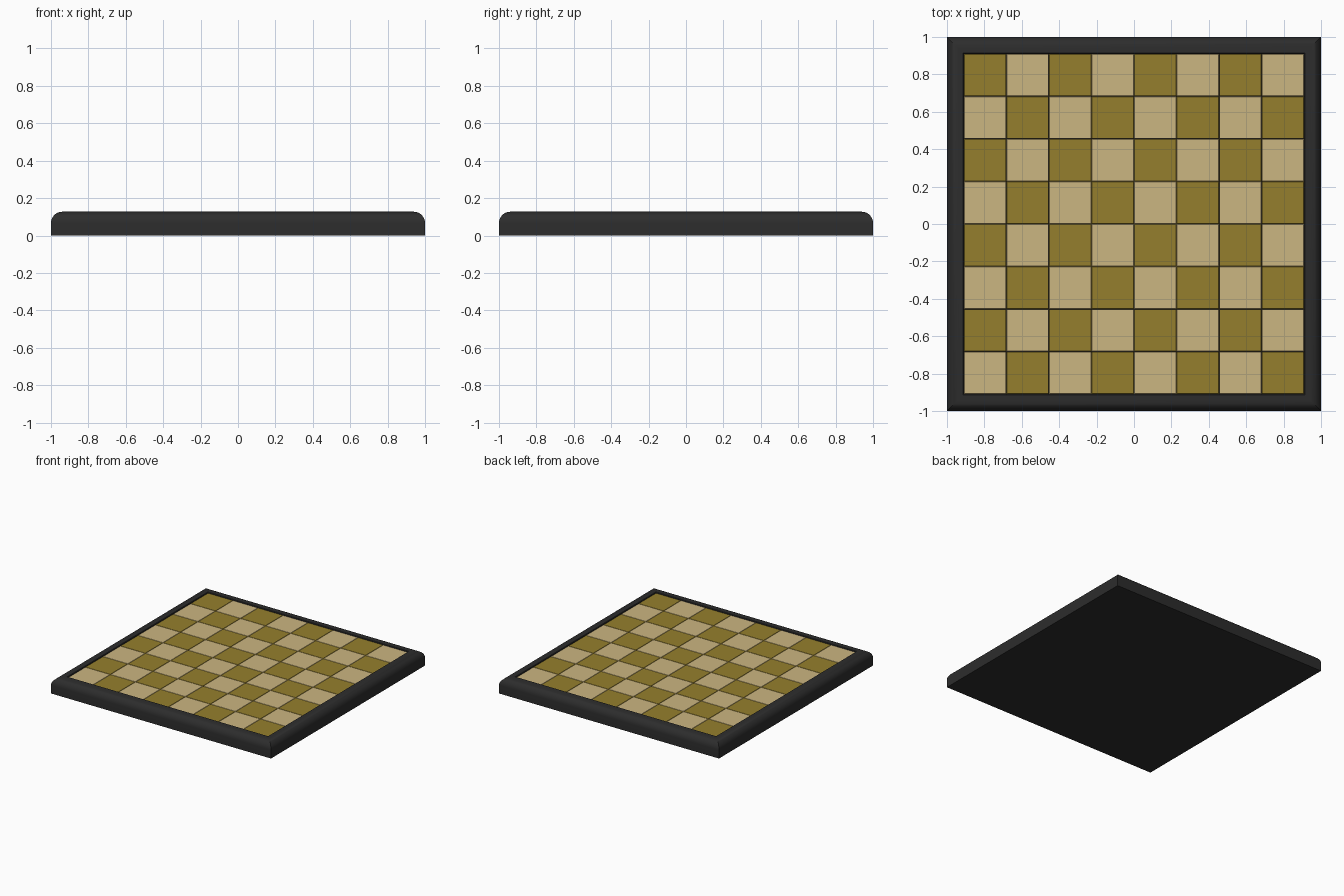
import bpy, bmesh, math

if "Cube" in bpy.data.objects:
    bpy.data.objects.remove(bpy.data.objects["Cube"])

def material(name, rgb):
    m = bpy.data.materials.new(name)
    m.diffuse_color = (*rgb, 1)
    m.use_nodes = True
    m.node_tree.nodes["Principled BSDF"].inputs["Base Color"].default_value = m.diffuse_color
    return m

black = material("charcoal", (0.026, 0.026, 0.026))
dark = material("olive brown", (0.30, 0.212, 0.026))
light = material("light tan", (0.60, 0.465, 0.22))

def finish(bm, name, mat):
    bmesh.ops.recalc_face_normals(bm, faces=bm.faces)
    me = bpy.data.meshes.new(name)
    bm.to_mesh(me)
    bm.free()
    me.materials.append(mat)
    ob = bpy.data.objects.new(name, me)
    bpy.context.collection.objects.link(ob)
    bpy.ops.object.select_all(action='DESELECT')
    ob.select_set(True)
    bpy.context.view_layer.objects.active = ob
    bpy.ops.object.shade_smooth_by_angle(angle=math.radians(35))
    return ob

TOP, R, HALF = 0.127, 0.06, 0.91

# Frame with rounded outer lip, mitred corners, recessed bed and flat underside
profile = [(1.0, 0.0)]
for k in range(9):
    a = math.radians(90 * k / 8)
    profile.append((1 - R + R * math.cos(a), TOP - R + R * math.sin(a)))
profile += [(HALF + 0.003, TOP), (HALF, TOP - 0.003), (HALF, 0.105)]
bm = bmesh.new()
rings = [[bm.verts.new((sx * r, sy * r, z)) for sx, sy in ((-1, -1), (1, -1), (1, 1), (-1, 1))]
         for r, z in profile]
for a, b in zip(rings, rings[1:]):
    for i in range(4):
        j = (i + 1) % 4
        bm.faces.new((a[i], a[j], b[j], b[i]))
bm.faces.new(rings[0])
bm.faces.new(rings[-1])
finish(bm, "board_frame", black)

# Bevelled tiles, one object per colour
STEP = 2 * HALF / 8
TILE_TOP, TILE_BOTTOM, GAP, BEVEL = 0.121, 0.105, 0.001, 0.005

def tiles(name, parity, mat):
    bm = bmesh.new()
    for i in range(8):
        for j in range(8):
            if (i + j) % 2 != parity:
                continue
            cx, cy = -HALF + STEP * (i + 0.5), -HALF + STEP * (j + 0.5)
            h = STEP / 2 - GAP
            levels = [(h, TILE_BOTTOM), (h, TILE_TOP - BEVEL),
                      (h - BEVEL * 0.3, TILE_TOP - BEVEL * 0.3), (h - BEVEL, TILE_TOP)]
            loops = [[bm.verts.new((cx + sx * r, cy + sy * r, z))
                      for sx, sy in ((-1, -1), (1, -1), (1, 1), (-1, 1))] for r, z in levels]
            for a, b in zip(loops, loops[1:]):
                for n in range(4):
                    m = (n + 1) % 4
                    bm.faces.new((a[n], a[m], b[m], b[n]))
            bm.faces.new(loops[-1])
            bm.faces.new(loops[0])
    ob = finish(bm, name, mat)
    # keep the tile tops flat while the rims stay crisp
    for p in ob.data.polygons:
        p.use_smooth = False

tiles("light_squares", 0, light)
tiles("dark_squares", 1, dark)
